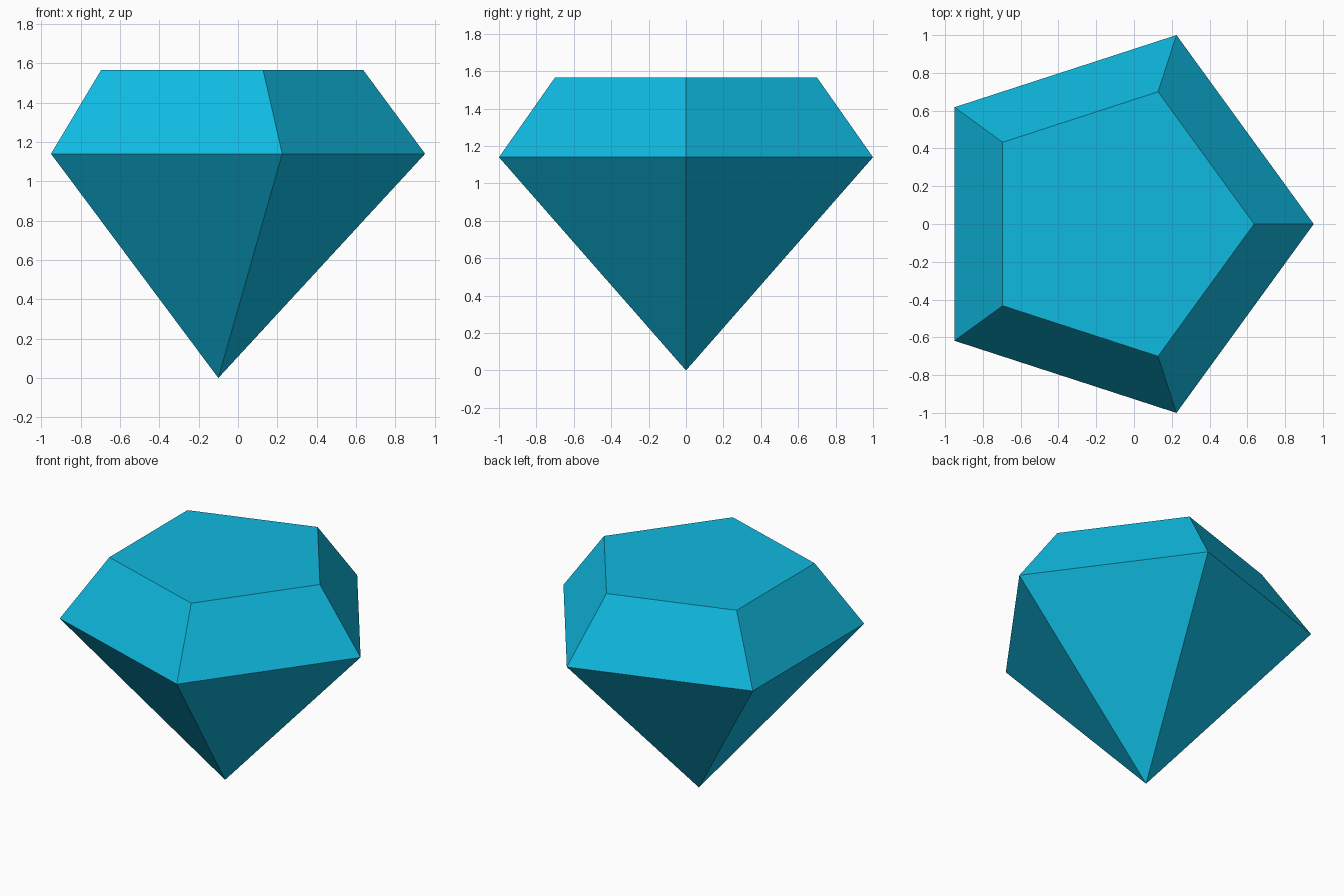
import bpy
import bmesh
from math import cos, sin, tau

cube = bpy.data.objects.get("Cube")
if cube:
    bpy.data.objects.remove(cube, do_unlink=True)

SIDES = 5
GIRDLE_RADIUS = 1 / sin(tau / SIDES)
TABLE_RADIUS = 0.736
CENTRE_X = -0.1
GIRDLE_Z = 1.14
TABLE_Z = 1.567

# Gem colour
blue = bpy.data.materials.new("gem_blue")
blue.use_nodes = True
colour = (0.005, 0.49, 0.75, 1)
blue.diffuse_color = colour
blue.node_tree.nodes["Principled BSDF"].inputs["Base Color"].default_value = colour

bm = bmesh.new()


def ring(radius, z):
    """Pentagon of vertices with one corner pointing to +x."""
    return [bm.verts.new((CENTRE_X + radius * cos(tau * i / SIDES),
                          radius * sin(tau * i / SIDES), z))
            for i in range(SIDES)]


girdle = ring(GIRDLE_RADIUS, GIRDLE_Z)
table = ring(TABLE_RADIUS, TABLE_Z)
tip = bm.verts.new((CENTRE_X, 0, 0))

# Flat table, sloping crown and pointed pavilion
bm.faces.new(table)
for i in range(SIDES):
    j = (i + 1) % SIDES
    bm.faces.new((girdle[i], girdle[j], table[j], table[i]))
    bm.faces.new((girdle[j], girdle[i], tip))
bmesh.ops.recalc_face_normals(bm, faces=bm.faces)

mesh = bpy.data.meshes.new("gemstone")
bm.to_mesh(mesh)
bm.free()
mesh.materials.append(blue)
gem = bpy.data.objects.new("gemstone", mesh)
bpy.context.collection.objects.link(gem)
